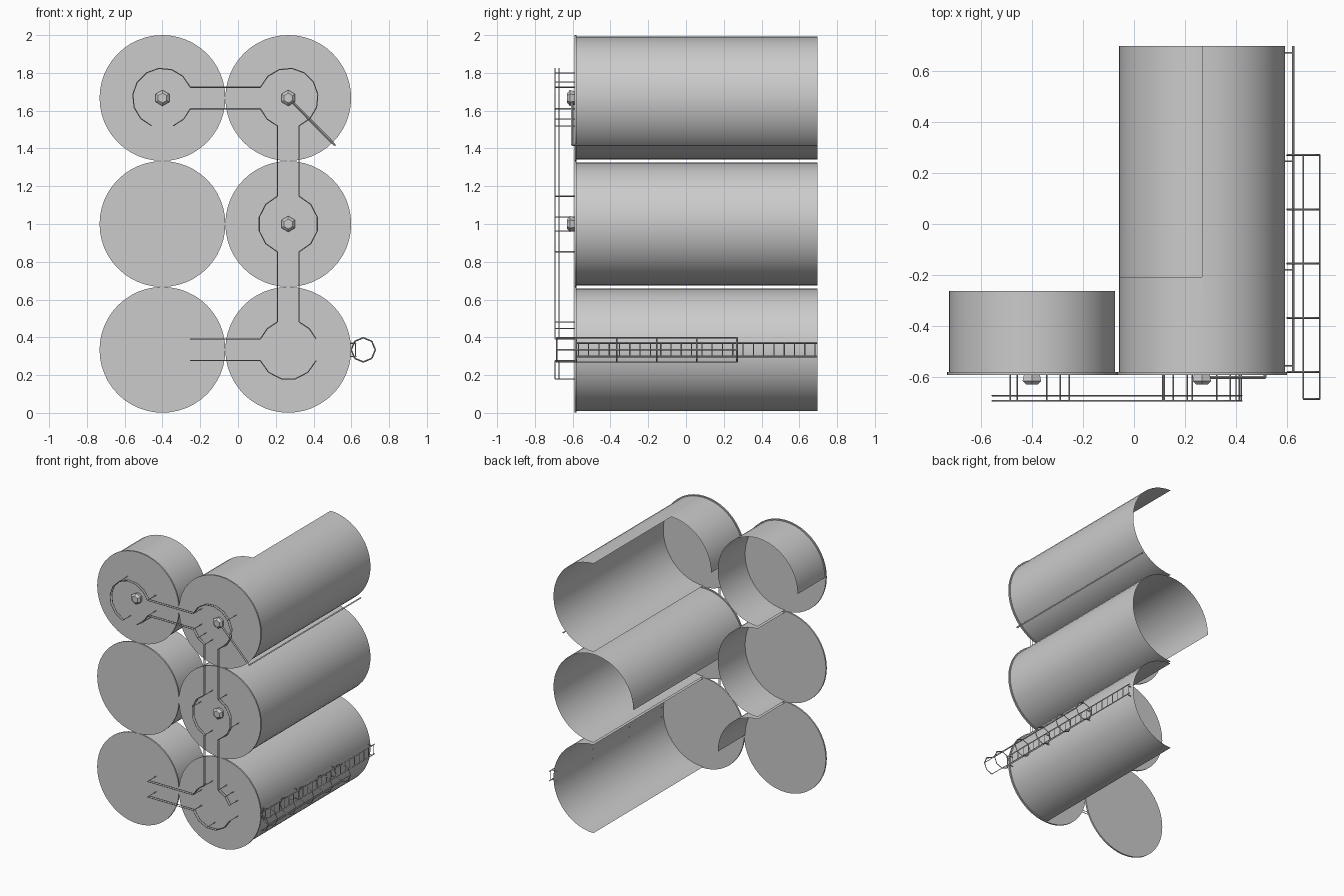
import bpy, bmesh
from math import sin, cos, pi, radians, sqrt
from mathutils import Vector, Matrix

if "Cube" in bpy.data.objects:
    bpy.data.objects.remove(bpy.data.objects["Cube"])

COLS = (-0.4, 0.266)
ROWS = (0.334, 1.0, 1.667)
FRONT, R = -0.58, 0.325


def finish(name, bm, smooth=False):
    me = bpy.data.meshes.new(name)
    bm.to_mesh(me)
    bm.free()
    ob = bpy.data.objects.new(name, me)
    bpy.context.collection.objects.link(ob)
    if smooth:
        for o in bpy.context.selected_objects:
            o.select_set(False)
        ob.select_set(True)
        bpy.context.view_layer.objects.active = ob
        bpy.ops.object.shade_smooth_by_angle(angle=radians(40))
    return ob


def cone_y(bm, x, z, y0, y1, r0, r1, seg):
    # frustum along y: r0 at y0 (front), r1 at y1 (back)
    m = Matrix.Translation((x, (y0 + y1) / 2, z)) @ Matrix.Rotation(-pi / 2, 4, 'X')
    bmesh.ops.create_cone(bm, cap_ends=True, segments=seg, radius1=r0, radius2=r1,
                          depth=y1 - y0, matrix=m)


def rod(bm, a, b, r=0.003, seg=4):
    a, b = Vector(a), Vector(b)
    d = b - a
    m = Matrix.Translation((a + b) / 2) @ d.to_track_quat('Z', 'Y').to_matrix().to_4x4()
    bmesh.ops.create_cone(bm, cap_ends=True, segments=seg, radius1=r, radius2=r,
                          depth=d.length, matrix=m)


def path(bm, pts, r=0.003):
    for a, b in zip(pts, pts[1:]):
        rod(bm, a, b, r)


def shell(bm, x, z, a0, a1, y1):
    # open curved wall between two angles (degrees, 0 = right, 90 = up)
    n = max(1, round((a1 - a0) / 7.5))
    rows = []
    for i in range(n + 1):
        a = radians(a0 + (a1 - a0) * i / n)
        rows.append([bm.verts.new((x + R * cos(a), y, z + R * sin(a))) for y in (FRONT, y1)])
    for p, q in zip(rows, rows[1:]):
        bm.faces.new((p[0], q[0], q[1], p[1]))


# Tank walls: (column, row, start angle, end angle, back end)
WALLS = [
    ("upper_left_tank", 0, 2, [(-90, 180, -0.262)]),
    ("middle_left_tank", 0, 1, [(-90, 90, -0.262)]),
    ("lower_left_tank", 0, 0, [(0, 90, -0.262)]),
    ("upper_right_tank", 1, 2, [(-90, 90, 0.697), (90, 180, -0.207)]),
    ("middle_right_tank", 1, 1, [(-90, 180, 0.697)]),
    ("lower_right_tank", 1, 0, [(-90, 90, 0.697)]),
]
for name, c, r, parts in WALLS:
    bm = bmesh.new()
    for a0, a1, y1 in parts:
        shell(bm, COLS[c], ROWS[r], a0, a1, y1)
    bmesh.ops.remove_doubles(bm, verts=bm.verts, dist=0.0005)
    finish(name + "_wall", bm, True)
    # Tank roof disc
    bm = bmesh.new()
    cone_y(bm, COLS[c], ROWS[r], -0.591, FRONT, 0.333, 0.333, 48)
    finish(name + "_roof", bm, True)

# Hexagonal vents
for i, (c, r) in enumerate(((0, 2), (1, 2), (1, 1))):
    bm = bmesh.new()
    cone_y(bm, COLS[c], ROWS[r], -0.615, -0.59, 0.042, 0.036, 6)
    cone_y(bm, COLS[c], ROWS[r], -0.629, -0.615, 0.026, 0.042, 6)
    finish(f"vent_{i + 1}", bm)

# Railings: each guard line has a top rail, a mid rail and posts
TOP, MID = -0.693, -0.672
RING, HALF = 0.158, 0.057
GAP = 21.5


def railing(bm, pts, posts):
    for y in (TOP, MID):
        path(bm, [(x, y, z) for x, z in pts], 0.0028)
    for x, z in posts:
        rod(bm, (x, -0.588, z), (x, TOP, z), 0.0028)


def ring_arc(bm, c, r, a0, a1):
    a0, a1 = a0 + GAP, a1 - GAP
    n = max(2, round((a1 - a0) / 25))
    pts = [(COLS[c] + RING * cos(radians(a0 + (a1 - a0) * i / n)),
            ROWS[r] + RING * sin(radians(a0 + (a1 - a0) * i / n))) for i in range(n + 1)]
    railing(bm, pts, [pts[0], pts[n // 2], pts[-1]])


# Ring railings, arcs lie between walkway gaps
ARCS = [(0, 2, 0, 270), (0, 2, 270, 360), (1, 2, -90, 180), (1, 2, 180, 270),
        (1, 1, -90, 90), (1, 1, 90, 270),
        (1, 0, 0, 90), (1, 0, 90, 180), (1, 0, 180, 360)]
bm = bmesh.new()
for a in ARCS:
    if a != (0, 2, 270, 360):
        ring_arc(bm, *a)
ring_arc(bm, 0, 2, 270, 360)
finish("ring_railings", bm)

# Walkway railings joining the rings
bm = bmesh.new()
e = sqrt(RING ** 2 - HALF ** 2)
for s in (-HALF, HALF):
    for r in (0, 2):
        p = [(COLS[0] + e, ROWS[r] + s), (COLS[1] - e, ROWS[r] + s)]
        railing(bm, p, p)
    for r in (0, 1):
        p = [(COLS[1] + s, ROWS[r] + e), (COLS[1] + s, ROWS[r + 1] - e)]
        railing(bm, p, p)
finish("walkway_railings", bm)

# Pipe running from the upper right vent over the rim and along the wall
bm = bmesh.new()
path(bm, [(0.285, -0.602, 1.648), (0.513, -0.602, 1.418), (0.513, 0.697, 1.418)], 0.006)
finish("side_pipe", bm)

# Ladder on the lower right tank
LX, LZ = 0.623, ROWS[0]
bm = bmesh.new()
for s in (-0.035, 0.035):
    rod(bm, (LX, -0.58, LZ + s), (LX, 0.697, LZ + s), 0.005)
    for y in (-0.555, -0.18, 0.245, 0.67):
        rod(bm, (0.585, y, LZ + s), (LX, y, LZ + s), 0.003)
for i in range(24):
    y = -0.57 + i * 0.0545
    rod(bm, (LX, y, LZ - 0.035), (LX, y, LZ + 0.035), 0.003)
finish("ladder", bm)

# Safety cage: octagonal hoops and long bars
CX, CR = 0.663, 0.064
oct_pts = [(CX + CR * cos(i * pi / 4), LZ + CR * sin(i * pi / 4)) for i in range(8)]
bm = bmesh.new()
for i in range(5):
    y = -0.58 + i * 0.2125
    path(bm, [(x, y, z) for x, z in oct_pts + oct_pts[:1]], 0.004)
path(bm, [(x, -0.685, z) for x, z in [oct_pts[j] for j in (6, 7, 0, 1, 2)]], 0.004)
for j in (6, 0, 2):
    x, z = oct_pts[j]
    rod(bm, (x, -0.685, z), (x, 0.27, z), 0.003)
finish("ladder_cage", bm)
